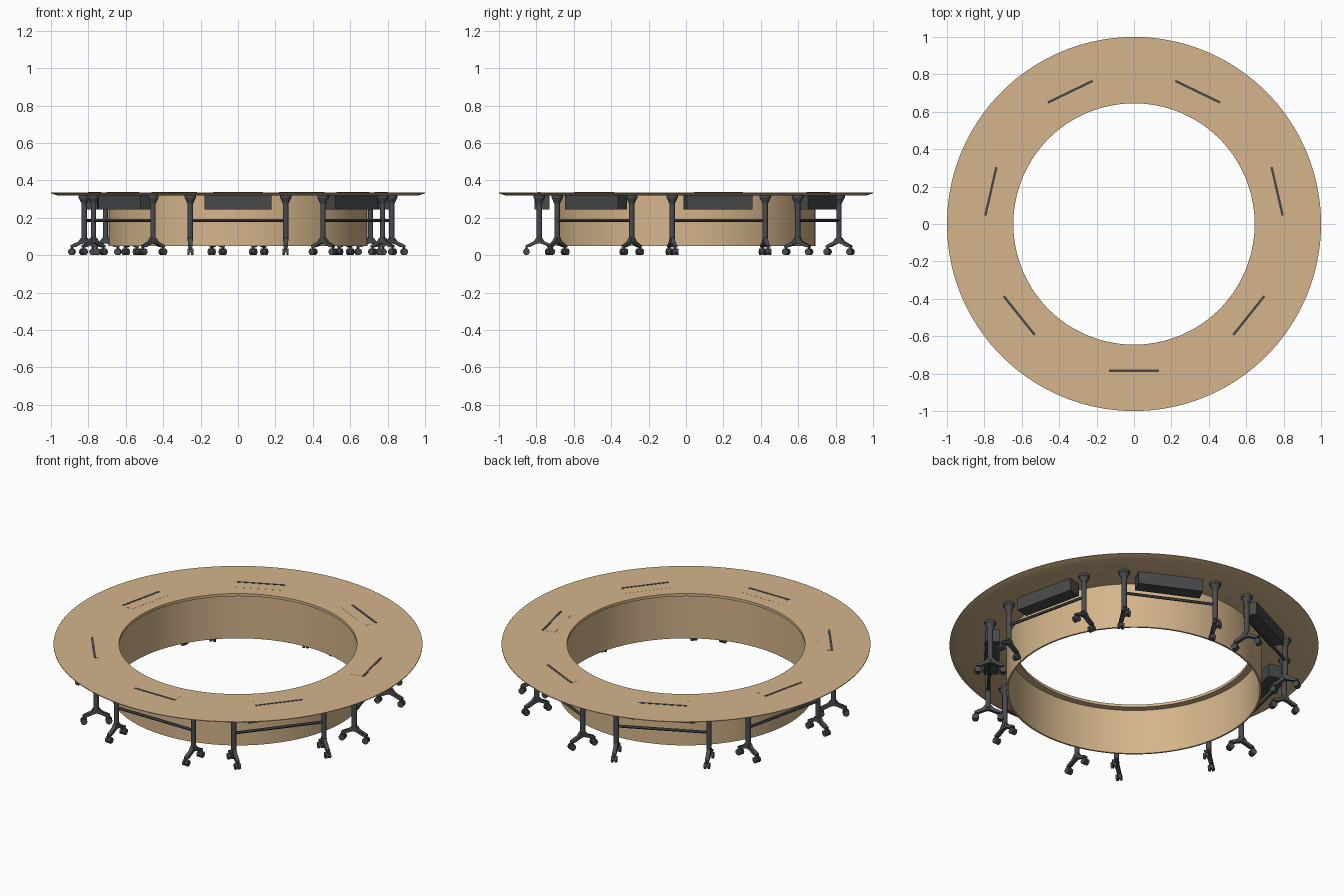
import bpy, bmesh, math
from mathutils import Matrix, Vector

cube = bpy.data.objects.get("Cube")
if cube:
    bpy.data.objects.remove(cube, do_unlink=True)

MODULES = 7
R = 0.785          # radius of the leg circle
LEG_X = 0.255      # half distance between a module's legs
FOOT = 0.068       # reach of each foot arm


def material(name, rgb):
    m = bpy.data.materials.new(name)
    m.use_nodes = True
    m.diffuse_color = (*rgb, 1)
    bsdf = next(n for n in m.node_tree.nodes if n.type == 'BSDF_PRINCIPLED')
    bsdf.inputs["Base Color"].default_value = (*rgb, 1)
    return m


wood = material("light wood", (0.66, 0.46, 0.26))
metal = material("dark grey metal", (0.068, 0.071, 0.077))
panel = material("charcoal panel", (0.065, 0.065, 0.065))


def finish(bm, name, mat):
    bmesh.ops.recalc_face_normals(bm, faces=bm.faces)
    mesh = bpy.data.meshes.new(name)
    bm.to_mesh(mesh)
    bm.free()
    mesh.materials.append(mat)
    for p in mesh.polygons:
        p.use_smooth = True
    mesh.set_sharp_from_angle(angle=math.radians(30))
    return mesh


def place(mesh, name, turn=0.0):
    ob = bpy.data.objects.new(name, mesh)
    ob.rotation_euler.z = turn
    bpy.context.collection.objects.link(ob)


def box(bm, centre, size):
    bmesh.ops.create_cube(bm, size=1, matrix=Matrix.Translation(centre) @ Matrix.Diagonal((*size, 1)))


def rod(bm, a, b, r1, r2=None, sides=16):
    a, b = Vector(a), Vector(b)
    turn = (b - a).to_track_quat('Z', 'Y').to_matrix().to_4x4()
    bmesh.ops.create_cone(bm, cap_ends=True, segments=sides, radius1=r1,
                          radius2=r1 if r2 is None else r2, depth=(b - a).length,
                          matrix=Matrix.Translation((a + b) / 2) @ turn)


def ring(profile, name, mat, steps=144):
    """Sweep a closed (radius, z) profile round the z axis."""
    bm = bmesh.new()
    loops = []
    for i in range(steps):
        t = math.tau * i / steps
        loops.append([bm.verts.new((r * math.cos(t), r * math.sin(t), z)) for r, z in profile])
    for i, a in enumerate(loops):
        b = loops[(i + 1) % steps]
        for j in range(len(profile)):
            k = (j + 1) % len(profile)
            bm.faces.new((a[j], b[j], b[k], a[k]))
    place(finish(bm, name, mat), name)


# Round top with an undercut outer edge, and the thin inner skirt
ring([(0.645, 0.335), (1.0, 0.335), (1.0, 0.331), (0.965, 0.319), (0.645, 0.319)], "table_top", wood)
ring([(0.682, 0.05), (0.692, 0.05), (0.692, 0.32), (0.682, 0.32)], "modesty_skirt", wood)


def leg_mesh():
    bm = bmesh.new()
    # Post with flared mounting head
    rod(bm, (0, -R, 0.075), (0, -R, 0.29), 0.0145)
    rod(bm, (0, -R, 0.275), (0, -R, 0.305), 0.015, 0.029)
    rod(bm, (0, -R, 0.305), (0, -R, 0.32), 0.031)
    # Arched foot, a profile extruded sideways
    half = [(0.0, 0.098), (0.016, 0.092), (0.03, 0.073), (FOOT + 0.006, 0.052),
            (FOOT + 0.006, 0.041), (0.05, 0.043), (0.02, 0.058), (0.0, 0.064)]
    outline = half + [(-y, z) for y, z in half[-2:0:-1]]
    face = bm.faces.new([bm.verts.new((-0.011, y - R, z)) for y, z in outline])
    side = bmesh.ops.extrude_face_region(bm, geom=[face])["geom"]
    bmesh.ops.translate(bm, vec=(0.022, 0, 0), verts=[v for v in side if isinstance(v, bmesh.types.BMVert)])
    # Twin-wheel casters
    for s in (-1, 1):
        y = -R + s * FOOT
        rod(bm, (0, y, 0.025), (0, y, 0.048), 0.006, sides=10)
        for w in (-1, 1):
            rod(bm, (w * 0.004, y, 0.018), (w * 0.016, y, 0.018), 0.018)
        box(bm, (0, y, 0.024), (0.012, 0.026, 0.018))
    return finish(bm, "leg", metal)


def box_mesh(name, mat, *parts):
    bm = bmesh.new()
    for centre, size in parts:
        box(bm, centre, size)
    return finish(bm, name, mat)


# Parts shared by every module, built at the front
leg = leg_mesh()
bm = bmesh.new()
rod(bm, (-LEG_X, -R, 0.186), (LEG_X, -R, 0.186), 0.008, sides=12)
rail = finish(bm, "tie_rail", metal)
tray = box_mesh("cable_box", panel, ((0, -0.77, 0.282), (0.36, 0.08, 0.076)))
slot = box_mesh("cable_slot", panel, ((0, -R, 0.335), (0.266, 0.013, 0.003)))
flap = box_mesh("access_flap", wood, ((0, -0.746, 0.335), (0.262, 0.063, 0.001)))

for i in range(MODULES):
    turn = math.tau * i / MODULES
    for name, mesh in (("tie_rail", rail), ("cable_box", tray), ("cable_slot", slot), ("access_flap", flap)):
        place(mesh, f"{name}_{i + 1}", turn)
    for label, s in (("right", -1), ("left", 1)):
        place(leg, f"leg_{label}_{i + 1}", turn)
        ob = bpy.data.objects[f"leg_{label}_{i + 1}"]
        ob.location = (s * LEG_X * math.cos(turn), s * LEG_X * math.sin(turn), 0)
